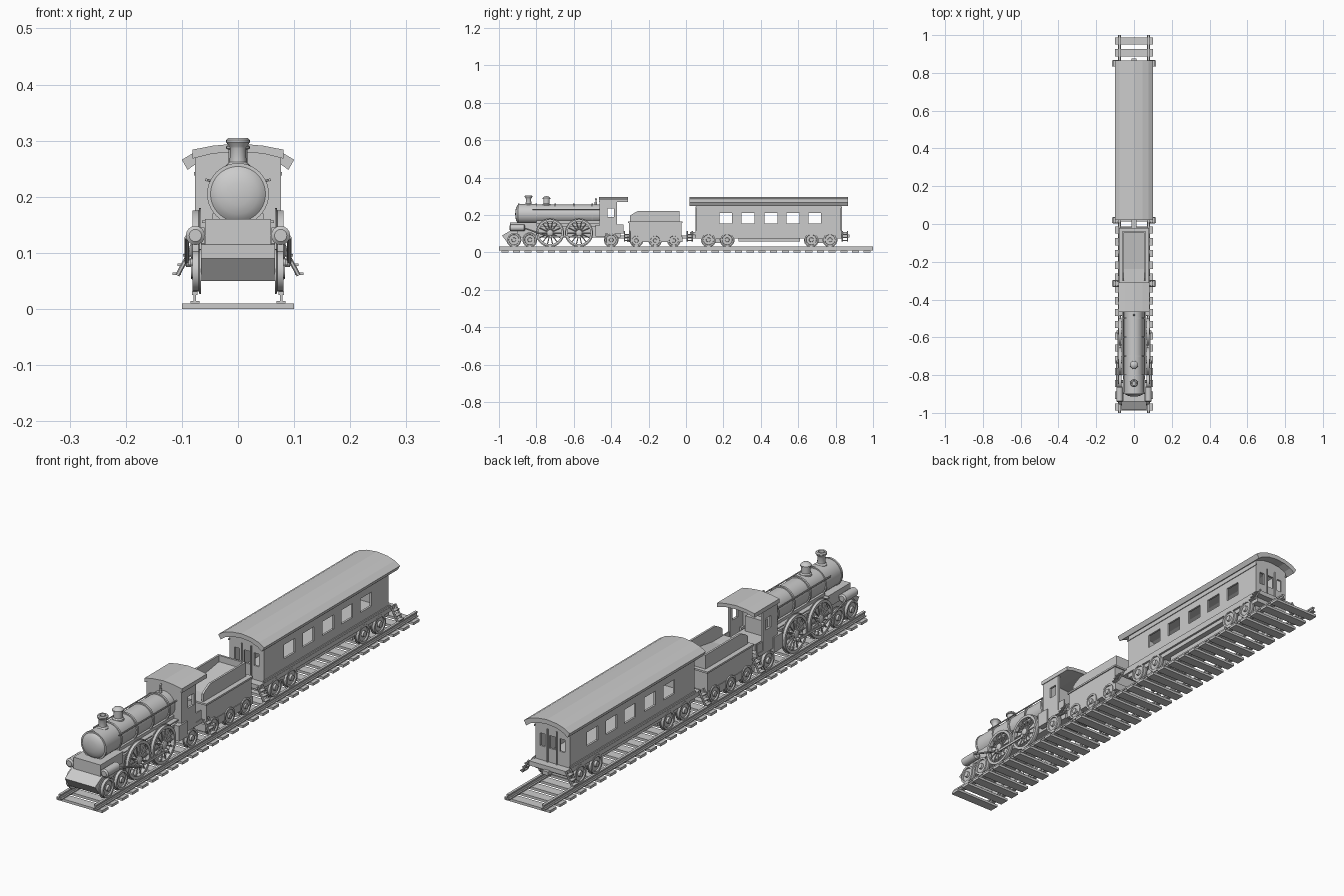
import bpy, bmesh, math
from mathutils import Matrix, Vector

if "Cube" in bpy.data.objects:
    bpy.data.objects.remove(bpy.data.objects["Cube"])

def finish(name, bm, smooth=False):
    bmesh.ops.recalc_face_normals(bm, faces=bm.faces[:])
    me = bpy.data.meshes.new(name)
    bm.to_mesh(me)
    bm.free()
    ob = bpy.data.objects.new(name, me)
    bpy.context.collection.objects.link(ob)
    if smooth:
        for o in bpy.context.selected_objects:
            o.select_set(False)
        ob.select_set(True)
        bpy.context.view_layer.objects.active = ob
        bpy.ops.object.shade_smooth_by_angle(angle=math.radians(35))
    return ob

def add_box(bm, x0, x1, y0, y1, z0, z1):
    m = Matrix.Translation(((x0+x1)/2, (y0+y1)/2, (z0+z1)/2)) @ Matrix.Diagonal((x1-x0, y1-y0, z1-z0, 1))
    bmesh.ops.create_cube(bm, size=1, matrix=m)

def boxes(name, items, mirror=False):
    bm = bmesh.new()
    for b in items:
        add_box(bm, *b)
        if mirror:
            add_box(bm, -b[1], -b[0], *b[2:])
    return finish(name, bm)

def add_bar(bm, p, q, r, seg=8):
    p, q = Vector(p), Vector(q)
    d = q - p
    m = Matrix.Translation((p+q)/2) @ d.to_track_quat('Z', 'Y').to_matrix().to_4x4()
    bmesh.ops.create_cone(bm, cap_ends=True, segments=seg, radius1=r, radius2=r, depth=d.length, matrix=m)

def prism(name, pts, axis, spans):
    """Extrude a profile: (y, z) along x, or (x, z) along y, once per span."""
    bm = bmesh.new()
    for a, b in spans:
        ring = [[bm.verts.new((t, u, v) if axis == 'x' else (u, t, v)) for u, v in pts] for t in (a, b)]
        bm.faces.new(ring[0])
        bm.faces.new(ring[1][::-1])
        for i in range(len(pts)):
            j = (i+1) % len(pts)
            bm.faces.new((ring[0][i], ring[0][j], ring[1][j], ring[1][i]))
    return finish(name, bm)

def add_lathe(bm, pts, axis, loc, seg=32, closed=False):
    """Revolve (radius, height) points about an axis."""
    rings = []
    for r, h in pts:
        ring = []
        for i in range(seg):
            a = 2*math.pi*i/seg
            c, s = r*math.cos(a), r*math.sin(a)
            co = {'x': (h, c, s), 'y': (c, h, s), 'z': (c, s, h)}[axis]
            ring.append(bm.verts.new(Vector(co) + Vector(loc)))
        rings.append(ring)
    n = len(rings)
    for k in range(n if closed else n-1):
        A, B = rings[k], rings[(k+1) % n]
        for i in range(seg):
            j = (i+1) % seg
            bm.faces.new((A[i], A[j], B[j], B[i]))
    if not closed:
        bm.faces.new(rings[0])
        bm.faces.new(rings[-1])

def lathe(name, pts, axis, loc, seg=32):
    bm = bmesh.new()
    add_lathe(bm, pts, axis, loc, seg)
    return finish(name, bm, True)

# Track
boxes("sleepers", [(-.1, .1, (i+.5)*.0625-1.019, (i+.5)*.0625-.981, 0, .01) for i in range(32)])
boxes("rails", [(.069, .085, -1, 1, .01, .014), (.075, .079, -1, 1, .014, .025),
                (.072, .082, -1, 1, .025, .031)], True)

# Small disc wheels with raised rim, hub and inner flange
def small_wheels(name, ys, r=.036):
    bm = bmesh.new()
    zc = .031 + r
    for y in ys:
        add_bar(bm, (-.07, y, zc), (.07, y, zc), .006)
        for s in (1, -1):
            prof = [(r+.004, .066), (r+.004, .069), (r, .07), (r, .081), (r*.78, .081), (r*.74, .076),
                    (r*.34, .076), (r*.3, .084), (r*.1, .084)]
            add_lathe(bm, [(a, h*s) for a, h in prof], 'x', (0, y, zc), 24)
    finish(name, bm, True)

small_wheels("front_bogie_wheels", (-.92, -.835))
small_wheels("trailing_wheels", (-.40,), .035)
small_wheels("tender_wheels", (-.265, -.165, -.065), .032)
small_wheels("carriage_wheels", (.12, .22, .67, .77))

# Spoked driving wheels
bm = bmesh.new()
R, ZC = .072, .104
for y in (-.727, -.572):
    add_bar(bm, (-.07, y, ZC), (.07, y, ZC), .008, 12)
    for s in (1, -1):
        rim = [(R+.004, .066), (R+.004, .069), (R, .07), (R, .081), (R-.011, .081), (R-.011, .066)]
        add_lathe(bm, [(a, h*s) for a, h in rim], 'x', (0, y, ZC), 40, True)
        add_lathe(bm, [(.016, .067*s), (.016, .082*s), (.008, .086*s)], 'x', (0, y, ZC), 20)
        for k in range(14):
            a = 2*math.pi*k/14
            d = Vector((0, math.cos(a), math.sin(a)))
            o = Vector((.075*s, y, ZC))
            add_bar(bm, o+d*.012, o+d*.064, .0028, 6)
finish("driving_wheels", bm, True)

# Rods and crank pins
bm = bmesh.new()
for s in (1, -1):
    x0, x1 = sorted((.084*s, .088*s))
    add_box(bm, x0, x1, -.74, -.56, .078, .088)
    add_bar(bm, (.091*s, -.727, .083), (.091*s, -.86, .128), .004)
    for y in (-.727, -.572):
        add_bar(bm, (.076*s, y, .083), (.093*s, y, .083), .008, 12)
finish("driving_rods", bm)

# Steam cylinders, chassis and pilot
for s, side in ((1, "right"), (-1, "left")):
    lathe(side+"_steam_cylinder", [(.011, -.943), (.017, -.938), (.017, -.865), (.011, -.86)],
          'y', (.076*s, 0, .131), 16)
boxes("locomotive_frame", [(-.055, .055, -.93, -.35, .08, .14), (-.059, .059, -.94, -.80, .115, .16),
                           (-.045, .045, -.80, -.46, .13, .17)])
boxes("running_board", [(.035, .064, -.80, -.46, .153, .158)], True)
boxes("firebox_side", [(.06, .083, -.485, -.43, .085, .145)], True)
prism("pilot", [(-.90, .118), (-.94, .115), (-.984, .09), (-.953, .05), (-.94, .05), (-.94, .085), (-.90, .085)],
      'x', [(-.066, .066)])

# Boiler with domed door, smokebox step and bands
BZ = .205
lathe("boiler", [(.004, -.913), (.02, -.912), (.036, -.908), (.046, -.902), (.05, -.898), (.053, -.896), (.053, -.80),
                 (.05, -.798), (.05, -.46)], 'y', (0, 0, BZ), 40)
bm = bmesh.new()
for y in (-.895, -.80, -.70, -.60, -.50):
    add_lathe(bm, [(.049, y-.004), (.055, y-.004), (.055, y+.004), (.049, y+.004)], 'y', (0, 0, BZ), 40, True)
finish("boiler_bands", bm, True)
bm = bmesh.new()
for s in (1, -1):
    add_bar(bm, (.056*s, -.82, .23), (.056*s, -.46, .23), .0025)
    for y in (-.80, -.70, -.60, -.50):
        add_bar(bm, (.042*s, y, .226), (.058*s, y, .231), .002, 6)
finish("boiler_handrails", bm)

# Chimney, steam dome, safety valve
lathe("chimney", [(.022, .245), (.021, .256), (.015, .262), (.014, .286), (.016, .29), (.021, .297), (.021, .301),
                  (.017, .305), (.011, .305), (.01, .29)], 'z', (0, -.842, 0), 24)
lathe("steam_dome", [(.023, .245), (.022, .256), (.017, .26), (.017, .284), (.021, .286), (.021, .29), (.015, .296),
                     (.006, .3)], 'z', (0, -.746, 0), 24)
lathe("safety_valve", [(.006, .25), (.006, .268), (.003, .27), (.003, .282), (.006, .285), (.002, .29)],
      'z', (0, -.482, 0), 12)

# Cab: front wall, windowed sides, floor and arched roof
boxes("cab_sides", [(.068, .077, -.46, -.37, .10, .19), (.068, .077, -.46, -.37, .235, .28),
                    (.068, .077, -.46, -.42, .19, .235), (.068, .077, -.385, -.37, .19, .235)], True)
boxes("cab_front", [(-.07, .07, -.462, -.452, .10, .282)])
boxes("cab_floor", [(-.077, .077, -.46, -.33, .10, .115), (-.04, .04, -.45, -.425, .115, .2)])
boxes("cab_posts", [(.07, .075, -.372, -.335, .10, .15)], True)
prism("cab_roof", [(-.081, .268), (-.081, .284), (-.045, .291), (0, .295), (.045, .291), (.081, .284), (.081, .268),
                   (.045, .277), (0, .28), (-.045, .277)], 'y', [(-.465, -.31)])

# Tender: base, coal bin walls, sloped bunker floor
boxes("tender_base", [(-.078, .078, -.315, -.018, .055, .085), (-.076, .076, -.305, -.025, .085, .158),
                      (-.08, .08, -.31, -.02, .158, .165)])
wall = [(-.30, .16), (-.30, .195), (-.287, .205), (-.258, .22), (-.036, .22), (-.036, .16)]
prism("tender_bin_sides", wall, 'x', [(.052, .06), (-.06, -.052)])
boxes("tender_bin_back", [(-.055, .055, -.044, -.036, .16, .22)])
prism("bunker_floor", [(-.27, .16), (-.044, .16), (-.044, .195)], 'x', [(-.053, .053)])

# Couplings
boxes("couplings", [(-.012, .012, -.36, -.30, .075, .09), (-.012, .012, -.03, .05, .075, .09),
                    (-.012, .012, .84, .875, .08, .095)])

# Carriage walls built around window openings
wins = [(.178, .247), (.297, .366), (.42, .489), (.537, .606), (.655, .722)]
side = [(.067, .075, .055, .83, .107, .155), (.067, .075, .055, .83, .21, .27)]
edges = [.055] + [v for w in wins for v in w] + [.83]
side += [(.067, .075, edges[i], edges[i+1], .155, .21) for i in range(0, len(edges), 2)]
boxes("carriage_sides", side, True)
ends = []
for a, b in ((.055, .063), (.822, .83)):
    ends += [(-.068, .068, a, b, .107, .165), (-.068, .068, a, b, .215, .278)]
    xs = [-.068, -.054, -.032, -.013, .013, .032, .054, .068]
    ends += [(xs[i], xs[i+1], a, b, .165, .215) for i in range(0, 8, 2)]
boxes("carriage_ends", ends)
boxes("carriage_end_doors", [(-.022, -.018, .05, .056, .11, .24), (.018, .022, .05, .056, .11, .24),
                             (-.022, -.018, .829, .835, .11, .24), (.018, .022, .829, .835, .11, .24)])
boxes("carriage_underframe", [(-.08, .08, .022, .862, .092, .11), (-.072, .072, .05, .835, .075, .092),
                              (-.05, .05, .28, .61, .058, .075)])
boxes("carriage_trim", [(.074, .079, .05, .835, .108, .118), (.074, .078, .05, .835, .238, .244)], True)
boxes("carriage_bogies", [(-.055, .055, .085, .255, .05, .076), (-.055, .055, .635, .805, .05, .076)])
prism("carriage_roof", [(-.09, .248), (-.1, .266), (-.077, .28), (-.045, .29), (0, .295), (.045, .29), (.077, .28),
                        (.1, .266), (.09, .248), (.07, .262), (.04, .273), (0, .277), (-.04, .273), (-.07, .262)],
      'y', [(.02, .866)])

# Slanted boarding steps
bm = bmesh.new()
for y in (-.315, .02, .85):
    for s in (1, -1):
        for dy in (-.014, .014):
            add_bar(bm, (.08*s, y+dy, .112), (.108*s, y+dy, .06), .004, 6)
        for x, z in ((.092, .097), (.102, .08), (.111, .064)):
            x0, x1 = sorted(((x-.009)*s, (x+.006)*s))
            add_box(bm, x0, x1, y-.015, y+.015, z-.003, z+.001)
finish("boarding_steps", bm)
